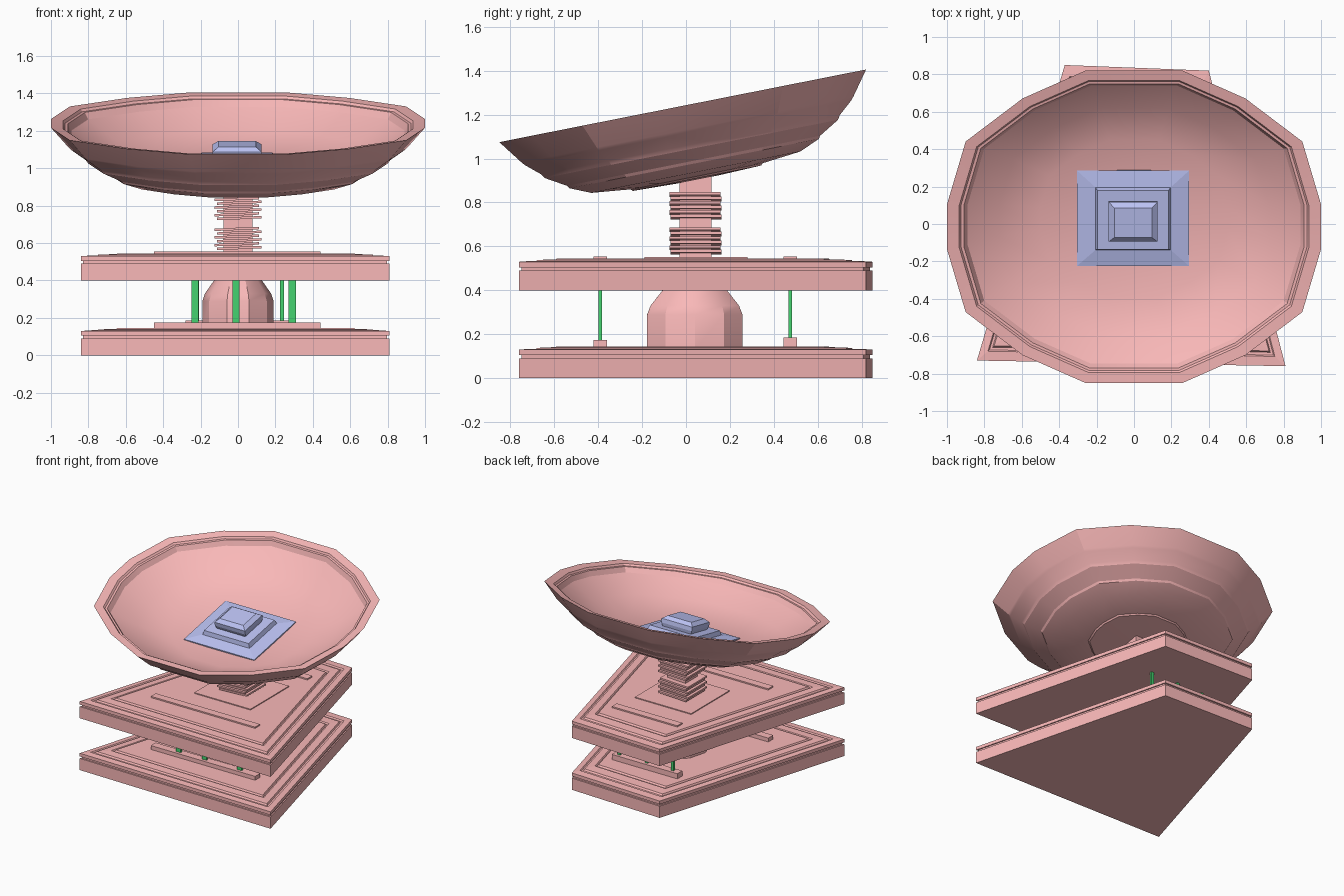
import bpy, bmesh, math
from mathutils import Matrix

if "Cube" in bpy.data.objects:
    bpy.data.objects.remove(bpy.data.objects["Cube"])


def material(name, rgb):
    m = bpy.data.materials.new(name)
    m.diffuse_color = (*rgb, 1)
    m.use_nodes = True
    m.node_tree.nodes["Principled BSDF"].inputs["Base Color"].default_value = m.diffuse_color
    return m


RED = material("red", (0.95, 0.48, 0.48))
BLUE = material("blue", (0.5, 0.54, 0.9))
GREEN = material("green", (0.06, 0.65, 0.16))


def loft(name, rings, mat, matrix=None, smooth=None):
    """Skin a stack of equal-count rings and cap both ends."""
    bm = bmesh.new()
    loops = [[bm.verts.new(p) for p in r] for r in rings]
    n = len(loops[0])
    for a, b in zip(loops, loops[1:]):
        for i in range(n):
            j = (i + 1) % n
            bm.faces.new((a[i], a[j], b[j], b[i]))
    bm.faces.new(loops[0][::-1])
    bm.faces.new(loops[-1])
    bmesh.ops.recalc_face_normals(bm, faces=bm.faces)
    me = bpy.data.meshes.new(name)
    bm.to_mesh(me)
    bm.free()
    me.materials.append(mat)
    ob = bpy.data.objects.new(name, me)
    bpy.context.collection.objects.link(ob)
    if matrix:
        ob.matrix_world = matrix
    if smooth:
        bpy.ops.object.select_all(action='DESELECT')
        ob.select_set(True)
        bpy.context.view_layer.objects.active = ob
        bpy.ops.object.shade_smooth_by_angle(angle=math.radians(smooth))
    return ob


def rect(cx, cy, hx, hy, z):
    return [(cx + sx * hx, cy + sy * hy, z)
            for sx, sy in ((-1, -1), (1, -1), (1, 1), (-1, 1))]


def box(name, x, y, z, mat):
    cx, cy = sum(x) / 2, sum(y) / 2
    hx, hy = (x[1] - x[0]) / 2, (y[1] - y[0]) / 2
    return loft(name, [rect(cx, cy, hx, hy, h) for h in z], mat)


# Two trapezoid plates with an edge groove and stepped top
OUTLINE = [(-0.84, -0.73), (0.81, -0.76), (0.40, 0.82), (-0.37, 0.85)]
PLATE = [(1, 0), (1, .09), (.985, .09), (.985, .105), (1, .105), (1, .13),
         (.93, .134), (.92, .126), (.90, .126), (.89, .138),
         (.80, .141), (.79, .133), (.78, .133), (.77, .145)]
for name, base in (("lower_plate", 0.0), ("upper_plate", 0.40)):
    loft(name, [[(x * s, -0.02 + (y + 0.02) * s, base + z) for x, y in OUTLINE]
                for s, z in PLATE], RED)

# Bars across the plates, and the green posts standing on them
for level, base, tops in (("lower", 0.13, (0.175, 0.185)), ("upper", 0.53, (0.555, 0.555))):
    box(level + "_front_bar", (-.45, .44), (-.42, -.36), (base, tops[0]), RED)
    box(level + "_back_bar", (-.28, .28), (.445, .505), (base, tops[1]), RED)
for row, y, xs in (("front", -.39, (-.23, -.01, .29)), ("back", .475, (-.22, 0, .235))):
    for i, x in enumerate(xs):
        w = 0.019 if row == "front" else 0.011
        box(f"{row}_post_{i + 1}", (x - w, x + w), (y - .008, y + .008), (.17, .41), GREEN)

# Faceted dome between the plates
dome = [(1, .13), (1.0, .29), (.93, .33), (.64, .41)]
loft("dome", [[(.19 * r * math.cos(math.radians(36 * i)),
                .04 + .228 * r * math.sin(math.radians(36 * i + .01)), z)
               for i in range(10)] for r, z in dome], RED, smooth=30)

# Square column with two stacks of thin slanted fins
box("column_pad", (-.24, .24), (-.19, .28), (.53, .552), RED)
box("column", (-.078, .078), (-.03, .117), (.54, .96), RED)
for stack, z0 in (("lower", .567), ("upper", .727)):
    for i in range(6):
        z = z0 + i * .0205
        off = .006 * (-1) ** i
        fin = [[(x, y, h + .04 * x) for x, y, h in rect(off, .043 + off / 2, .119, .116, h)]
               for h in (z, z + .013)]
        loft(f"{stack}_fin_{i + 1}", fin, RED)

# Tilted sixteen-sided dish: outer shell, rim, then inner bowl
q = [(1, .122), (.9, .465), (.595, .70), (.26, .851)]
RIM = (q + [(-x, y) for x, y in q[::-1]] + [(-x, -y) for x, y in q]
       + [(x, -y) for x, y in q[::-1]])
DISH = [(.12, -.342), (.35, -.336), (.36, -.327), (.57, -.308), (.68, -.268),
        (.69, -.255), (.80, -.200), (.815, -.180), (.89, -.125), (.905, -.110),
        (1, 0), (.935, -.008), (.925, -.022), (.91, -.024), (.89, -.06),
        (.72, -.165), (.5, -.238), (.1, -.25)]
tilt = Matrix.Translation((0, -.015, 1.24)) @ Matrix.Rotation(math.radians(11.2), 4, 'X')
loft("dish", [[(x * f, y * f, w) for x, y in RIM] for f, w in DISH], RED, tilt, smooth=25)

# Stepped blue receiver on the dish floor
receiver = [(.30, .26, -.26), (.30, .26, -.234), (.20, .17, -.222), (.19, .16, -.19),
            (.12, .10, -.19), (.13, .108, -.165), (.13, .108, -.135), (.10, .08, -.112)]
loft("receiver", [rect(-.005, 0, hx, hy, w) for hx, hy, w in receiver], BLUE, tilt)
